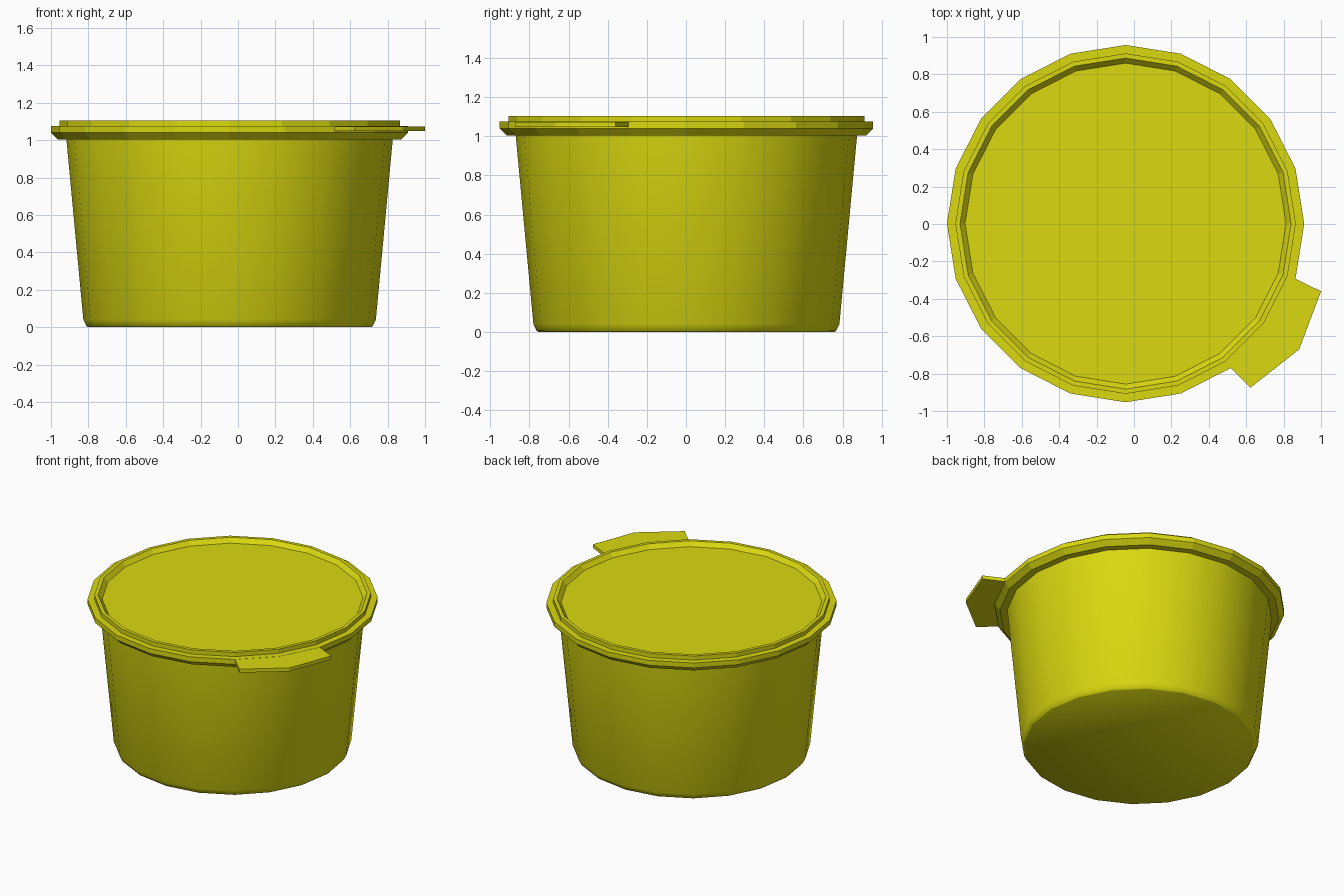
import bpy, bmesh, math

if "Cube" in bpy.data.objects:
    bpy.data.objects.remove(bpy.data.objects["Cube"])

SIDES = 20
CX, CY = -0.045, 0.002

yellow = bpy.data.materials.new("olive_yellow")
yellow.diffuse_color = (0.70, 0.69, 0.005, 1)
yellow.use_nodes = True
yellow.node_tree.nodes["Principled BSDF"].inputs["Base Color"].default_value = yellow.diffuse_color


def finish(bm, name):
    bmesh.ops.recalc_face_normals(bm, faces=bm.faces)
    mesh = bpy.data.meshes.new(name)
    bm.to_mesh(mesh)
    bm.free()
    mesh.materials.append(yellow)
    ob = bpy.data.objects.new(name, mesh)
    bpy.context.collection.objects.link(ob)
    return ob


def lathe(name, profile):
    """Closed 20-sided solid from (radius, height) rings, capped at both ends."""
    bm = bmesh.new()
    rings = []
    for r, z in profile:
        rings.append([bm.verts.new((CX + r * math.cos(2 * math.pi * i / SIDES),
                                    CY + r * math.sin(2 * math.pi * i / SIDES), z))
                      for i in range(SIDES)])
    for a, b in zip(rings, rings[1:]):
        for i in range(SIDES):
            j = (i + 1) % SIDES
            bm.faces.new((a[i], a[j], b[j], b[i]))
    bm.faces.new(rings[0])
    bm.faces.new(rings[-1])
    return finish(bm, name)


def smooth(ob, degrees):
    bpy.ops.object.select_all(action='DESELECT')
    ob.select_set(True)
    bpy.context.view_layer.objects.active = ob
    bpy.ops.object.shade_smooth_by_angle(angle=math.radians(degrees))


# Tapered tub with a small chamfer at the base
tub = lathe("tub", [(0.757, 0.0), (0.765, 0.006), (0.782, 0.04), (0.873, 1.01)])
smooth(tub, 40)

# Snap-on lid: flared skirt, stepped rim and recessed centre
lid = lathe("lid", [(0.87, 1.005), (0.92, 1.005), (0.955, 1.04), (0.955, 1.075),
                    (0.91, 1.075), (0.91, 1.105), (0.885, 1.105), (0.858, 1.075)])

# Pull tab on the lid edge
outline = [(0.80, -0.26), (0.863, -0.293), (1.0, -0.36), (0.883, -0.67),
           (0.623, -0.875), (0.517, -0.77), (0.48, -0.72)]
bm = bmesh.new()
base = bm.faces.new([bm.verts.new((x, y, 1.048)) for x, y in outline])
grown = bmesh.ops.extrude_face_region(bm, geom=[base])
bmesh.ops.translate(bm, vec=(0, 0, 0.026),
                    verts=[v for v in grown["geom"] if isinstance(v, bmesh.types.BMVert)])
finish(bm, "pull_tab")
